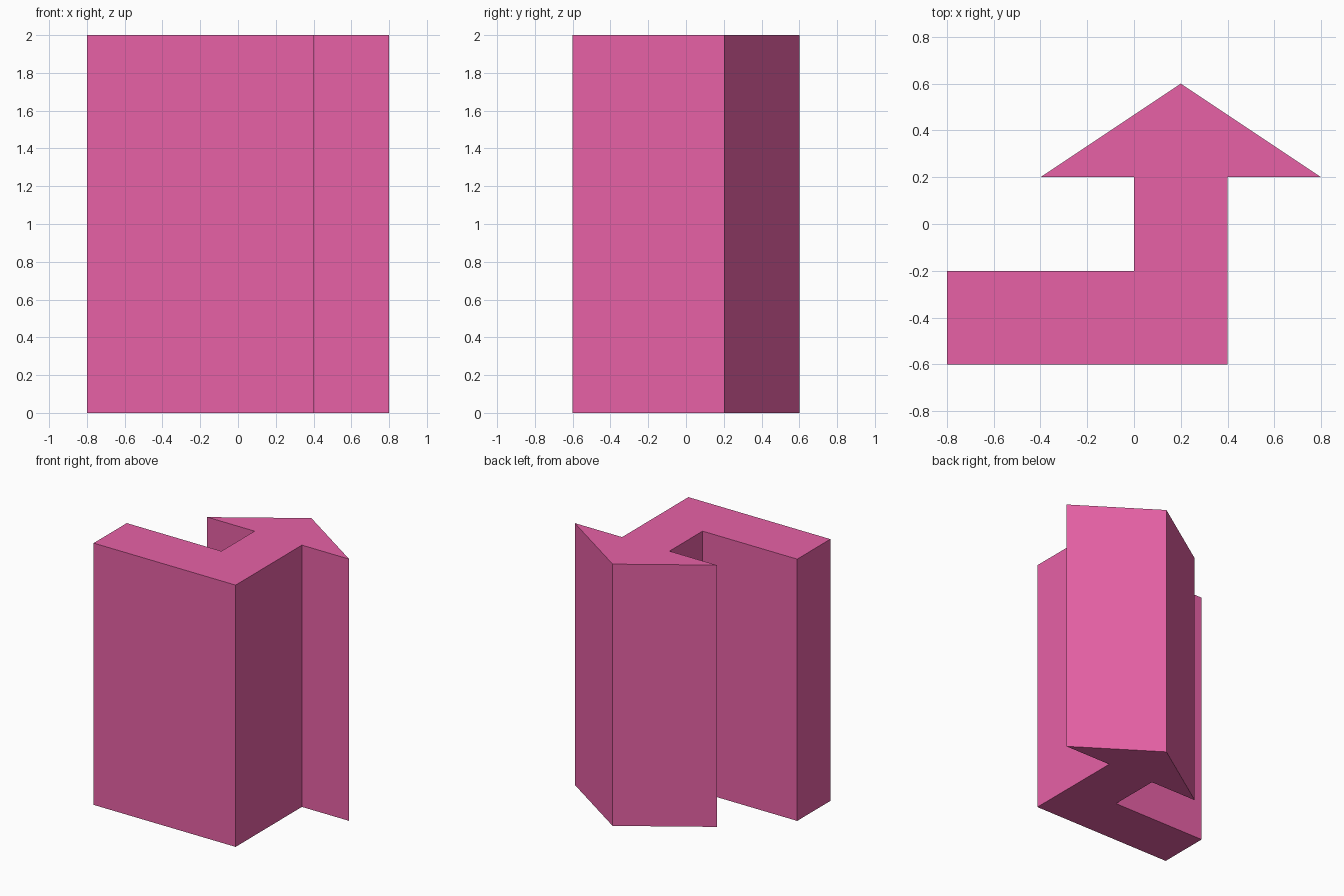
import bpy, bmesh

if "Cube" in bpy.data.objects:
    bpy.data.objects.remove(bpy.data.objects["Cube"])

HEIGHT = 2.0

# Arrow outline seen from above, counter-clockwise
outline = [(-0.8, -0.6), (0.4, -0.6), (0.4, 0.2), (0.8, 0.2), (0.2, 0.6),
           (-0.4, 0.2), (0.0, 0.2), (0.0, -0.2), (-0.8, -0.2)]

# Extrude the outline straight up into a prism
bm = bmesh.new()
base = bm.faces.new([bm.verts.new((x, y, 0)) for x, y in outline])
top = bmesh.ops.extrude_face_region(bm, geom=[base], use_keep_orig=True)
bmesh.ops.translate(bm, vec=(0, 0, HEIGHT),
                    verts=[v for v in top["geom"] if isinstance(v, bmesh.types.BMVert)])
bmesh.ops.recalc_face_normals(bm, faces=bm.faces)

mesh = bpy.data.meshes.new("bent_arrow")
bm.to_mesh(mesh)
bm.free()
arrow = bpy.data.objects.new("bent_arrow", mesh)
bpy.context.collection.objects.link(arrow)

# Pink material
pink = bpy.data.materials.new("pink")
pink.diffuse_color = (0.8, 0.12, 0.38, 1)
pink.use_nodes = True
pink.node_tree.nodes["Principled BSDF"].inputs["Base Color"].default_value = pink.diffuse_color
mesh.materials.append(pink)
